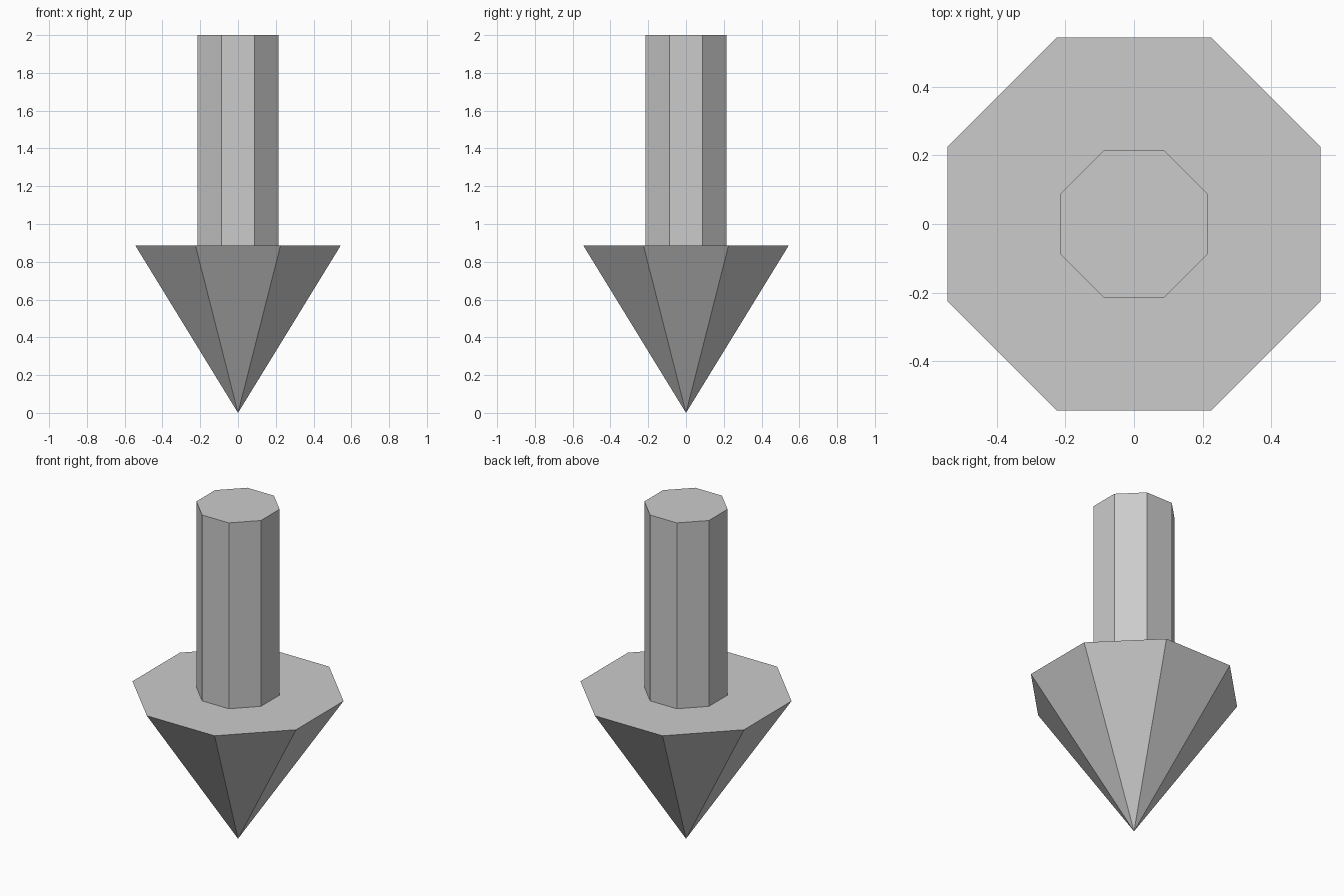
import bpy
import math

SIDES = 8
HEAD_TOP = 0.885
TOTAL_HEIGHT = 2.0

cube = bpy.data.objects.get("Cube")
if cube:
    bpy.data.objects.remove(cube, do_unlink=True)

# Single plain grey
grey = bpy.data.materials.new("light_grey")
grey.use_nodes = True
colour = (0.6, 0.6, 0.6, 1.0)
grey.diffuse_color = colour
grey.node_tree.nodes["Principled BSDF"].inputs["Base Color"].default_value = colour


def octagonal_part(name, bottom_apothem, top_apothem, z_low, z_high):
    """Eight-sided prism or cone with flat sides facing the axes."""
    to_corner = 1 / math.cos(math.pi / SIDES)
    bpy.ops.mesh.primitive_cone_add(
        vertices=SIDES,
        radius1=bottom_apothem * to_corner,
        radius2=top_apothem * to_corner,
        depth=z_high - z_low,
        location=(0, 0, (z_low + z_high) / 2),
        rotation=(0, 0, math.pi / SIDES),
    )
    part = bpy.context.object
    part.name = name
    part.data.materials.append(grey)
    bpy.ops.object.shade_flat()
    return part


# Downward-pointing tip and the straight shaft standing on it
octagonal_part("arrow_head", 0, 0.543, 0, HEAD_TOP)
octagonal_part("arrow_shaft", 0.214, 0.214, HEAD_TOP, TOTAL_HEIGHT)
